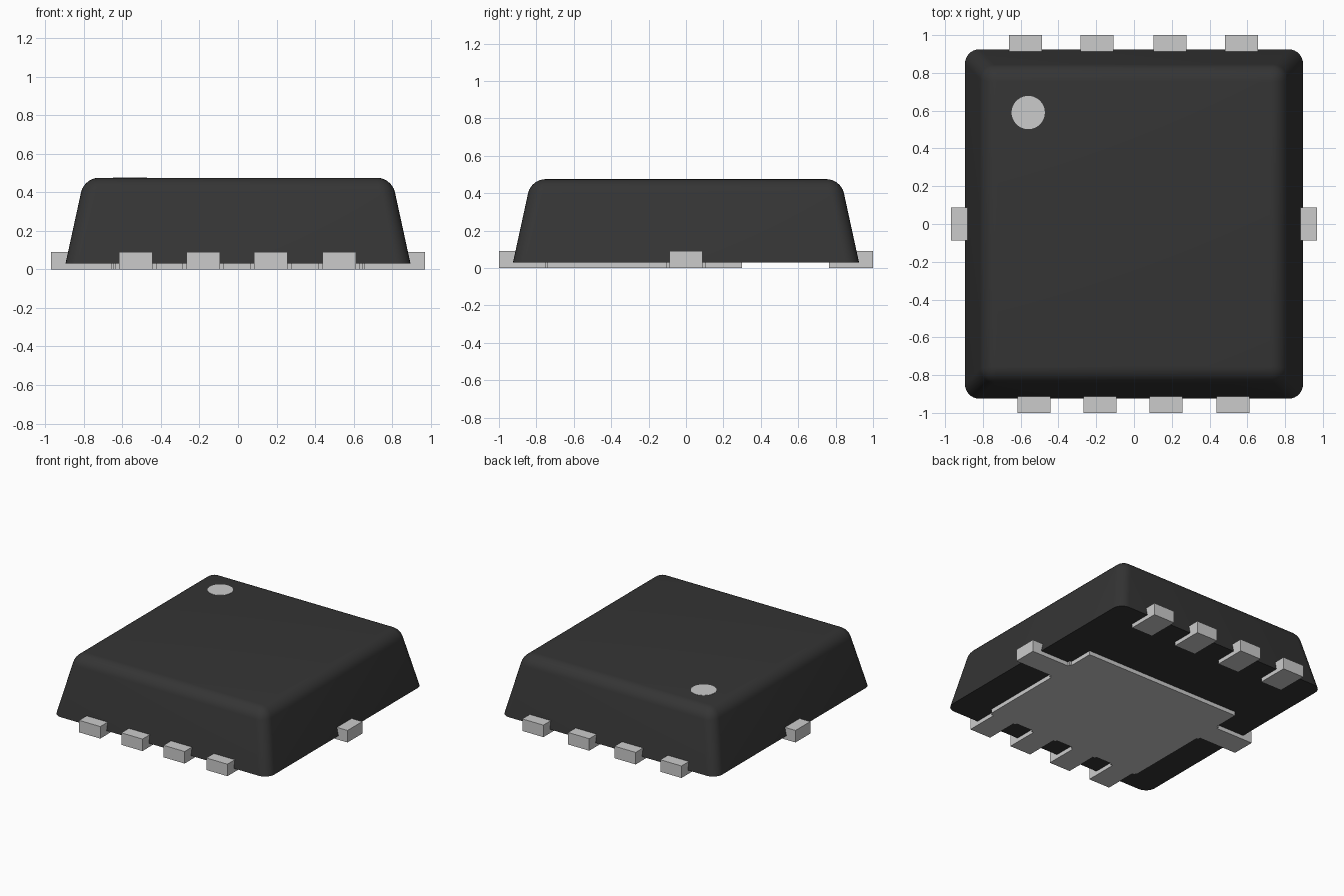
import bpy, bmesh

if "Cube" in bpy.data.objects:
    bpy.data.objects.remove(bpy.data.objects["Cube"])

body_mat = bpy.data.materials.new("dark_plastic")
body_mat.diffuse_color = (0.035, 0.035, 0.035, 1)
body_mat.use_nodes = True
body_mat.node_tree.nodes["Principled BSDF"].inputs["Base Color"].default_value = body_mat.diffuse_color


def add_mesh(name, bm):
    bmesh.ops.recalc_face_normals(bm, faces=bm.faces)
    mesh = bpy.data.meshes.new(name)
    bm.to_mesh(mesh)
    bm.free()
    ob = bpy.data.objects.new(name, mesh)
    bpy.context.collection.objects.link(ob)
    return ob


def prism(bm, outline, z0, z1):
    face = bm.faces.new([bm.verts.new((x, y, z0)) for x, y in outline])
    top = bmesh.ops.extrude_face_region(bm, geom=[face], use_keep_orig=True)
    for v in top["geom"]:
        if isinstance(v, bmesh.types.BMVert):
            v.co.z = z1


def box(bm, x0, x1, y0, y1, z0, z1):
    prism(bm, [(x0, y0), (x1, y0), (x1, y1), (x0, y1)], z0, z1)


# Tapered moulded body with rounded sides and top
Z0, Z1 = 0.03, 0.475
bm = bmesh.new()
bmesh.ops.create_cube(bm, size=2)
for v in bm.verts:
    if v.co.z > 0:
        v.co.x, v.co.y, v.co.z = v.co.x * 0.798, v.co.y * 0.828, Z1
    else:
        v.co.x, v.co.y, v.co.z = v.co.x * 0.895, v.co.y * 0.925, Z0
edges = [e for e in bm.edges if max(v.co.z for v in e.verts) > 0.1]
bmesh.ops.bevel(bm, geom=edges, offset=0.075, offset_type='OFFSET',
                segments=7, profile=0.5, affect='EDGES')
body = add_mesh("body", bm)
body.data.materials.append(body_mat)
bpy.context.view_layer.objects.active = body
body.select_set(True)
bpy.ops.object.shade_smooth_by_angle(angle=0.6)

# Pin one marker
bm = bmesh.new()
bmesh.ops.create_cone(bm, cap_ends=True, segments=48, radius1=0.088,
                      radius2=0.088, depth=0.012)
bmesh.ops.translate(bm, verts=bm.verts, vec=(-0.56, 0.59, Z1 - 0.004))
add_mesh("pin_one_dot", bm)

# Thermal pad: one outline with steps at the side tabs and front leads
W, H = 0.0875, 0.107
front_x = (-0.53, -0.18, 0.17, 0.525)
PX, PY, STEP = 0.645, -0.74, 0.015
outline = []
for cx in front_x:
    left, right = max(cx - H, -PX), min(cx + H, PX)
    if left > -PX + 0.001:
        outline.append((left, PY))
    outline += [(left, PY - STEP), (cx - W, PY - STEP), (cx - W, -1),
                (cx + W, -1), (cx + W, PY - STEP), (right, PY - STEP), (right, PY)]
side = [(PX, -H), (PX + STEP, -H), (PX + STEP, -W), (0.97, -W),
        (0.97, W), (PX + STEP, W), (PX + STEP, H), (PX, H), (PX, 0.30)]
outline = [(-PX, PY)] + outline
if outline[-1][0] < PX - 0.001:
    outline.append((PX, PY))
outline += side + [(-x, y) for x, y in reversed(side)]
bm = bmesh.new()
prism(bm, outline, 0, Z0)
add_mesh("thermal_pad", bm)

# Raised ends of the front leads and side tabs
for i, cx in enumerate(front_x):
    bm = bmesh.new()
    box(bm, cx - W, cx + W, -1, -0.90, 0, 0.09)
    add_mesh(f"front_lead_{i + 1}", bm)
for name, s in (("left_tab", -1), ("right_tab", 1)):
    bm = bmesh.new()
    box(bm, s * 0.97, s * 0.87, -W, W, 0, 0.09)
    add_mesh(name, bm)

# Separate back leads: long foot with a raised end
for i, cx in enumerate((-0.575, -0.195, 0.19, 0.57)):
    bm = bmesh.new()
    profile = [(0.765, 0), (1, 0), (1, 0.09), (0.90, 0.09), (0.90, Z0), (0.765, Z0)]
    f = bm.faces.new([bm.verts.new((cx - W, y, z)) for y, z in profile])
    ext = bmesh.ops.extrude_face_region(bm, geom=[f], use_keep_orig=True)
    for v in ext["geom"]:
        if isinstance(v, bmesh.types.BMVert):
            v.co.x = cx + W
    add_mesh(f"back_lead_{i + 1}", bm)
